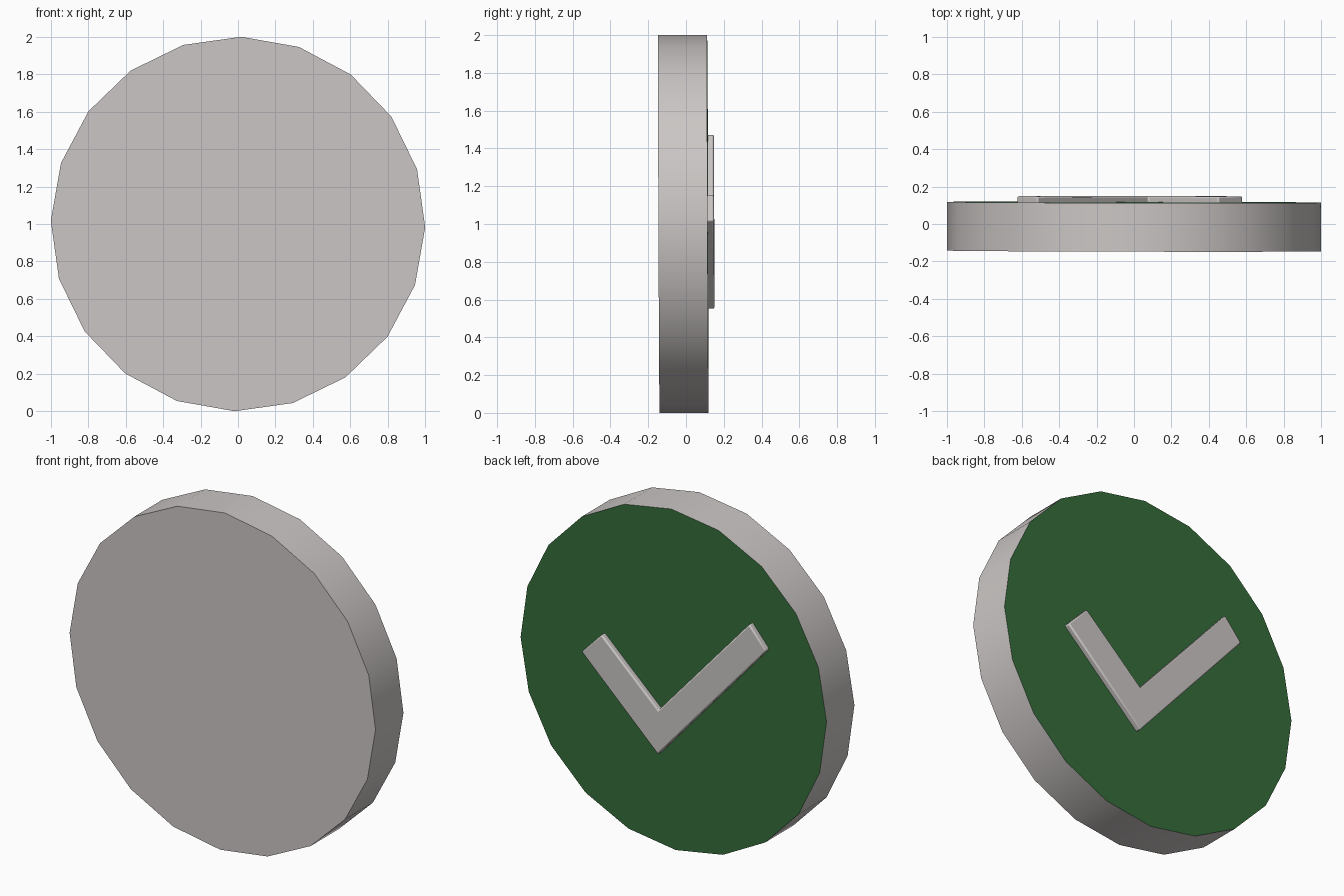
import bpy, bmesh, math
from mathutils import Vector

if "Cube" in bpy.data.objects:
    bpy.data.objects.remove(bpy.data.objects["Cube"])

RADIUS, SIDES = 1.0, 20
BACK_Y, FRONT_Y, MARK_Y = 0.116, -0.144, 0.149


def leaned(x, y, z):
    """The whole badge leans very slightly off vertical."""
    return Vector((x, y - 0.004 * (z - 1) - 0.002 * x, z))


def extruded(name, outline, y0, y1):
    """Solid prism from an (x, z) outline; returns the object."""
    bm = bmesh.new()
    rings = [[bm.verts.new(leaned(x, y, z)) for x, z in outline] for y in (y0, y1)]
    bm.faces.new(rings[0])
    bm.faces.new(rings[1])
    n = len(outline)
    for i in range(n):
        j = (i + 1) % n
        bm.faces.new((rings[0][i], rings[0][j], rings[1][j], rings[1][i]))
    bmesh.ops.recalc_face_normals(bm, faces=bm.faces)
    mesh = bpy.data.meshes.new(name)
    bm.to_mesh(mesh)
    bm.free()
    obj = bpy.data.objects.new(name, mesh)
    bpy.context.collection.objects.link(obj)
    return obj


def smooth(obj):
    bpy.ops.object.select_all(action='DESELECT')
    obj.select_set(True)
    bpy.context.view_layer.objects.active = obj
    bpy.ops.object.shade_smooth_by_angle(angle=math.radians(30))


# materials
grey = bpy.data.materials.new("grey")
grey.diffuse_color = (0.6, 0.57, 0.56, 1)
grey.use_nodes = True
grey.node_tree.nodes["Principled BSDF"].inputs["Base Color"].default_value = grey.diffuse_color
green = bpy.data.materials.new("green")
green.diffuse_color = (0.035, 0.15, 0.043, 1)
green.use_nodes = True
green.node_tree.nodes["Principled BSDF"].inputs["Base Color"].default_value = green.diffuse_color

# 20-sided disc with a green back face
angles = [math.radians(89 - 360 / SIDES * i) for i in range(SIDES)]
disc = extruded("disc", [(RADIUS * math.cos(a), 1 + RADIUS * math.sin(a)) for a in angles],
                FRONT_Y, BACK_Y)
disc.data.materials.append(grey)
disc.data.materials.append(green)
for face in disc.data.polygons:
    if face.normal.y > 0.9:
        face.material_index = 1
smooth(disc)

# raised check mark, long arm towards -x
mark = [(0.08, 0.548), (0.58, 1.02), (0.45, 1.155),
        (0.078, 0.81), (-0.515, 1.475), (-0.625, 1.347)]
check_mark = extruded("check_mark", mark, BACK_Y - 0.02, MARK_Y)
check_mark.data.materials.append(grey)
bevel = check_mark.modifiers.new("soft_edges", 'BEVEL')
bevel.width = 0.008
bevel.segments = 2
smooth(check_mark)
